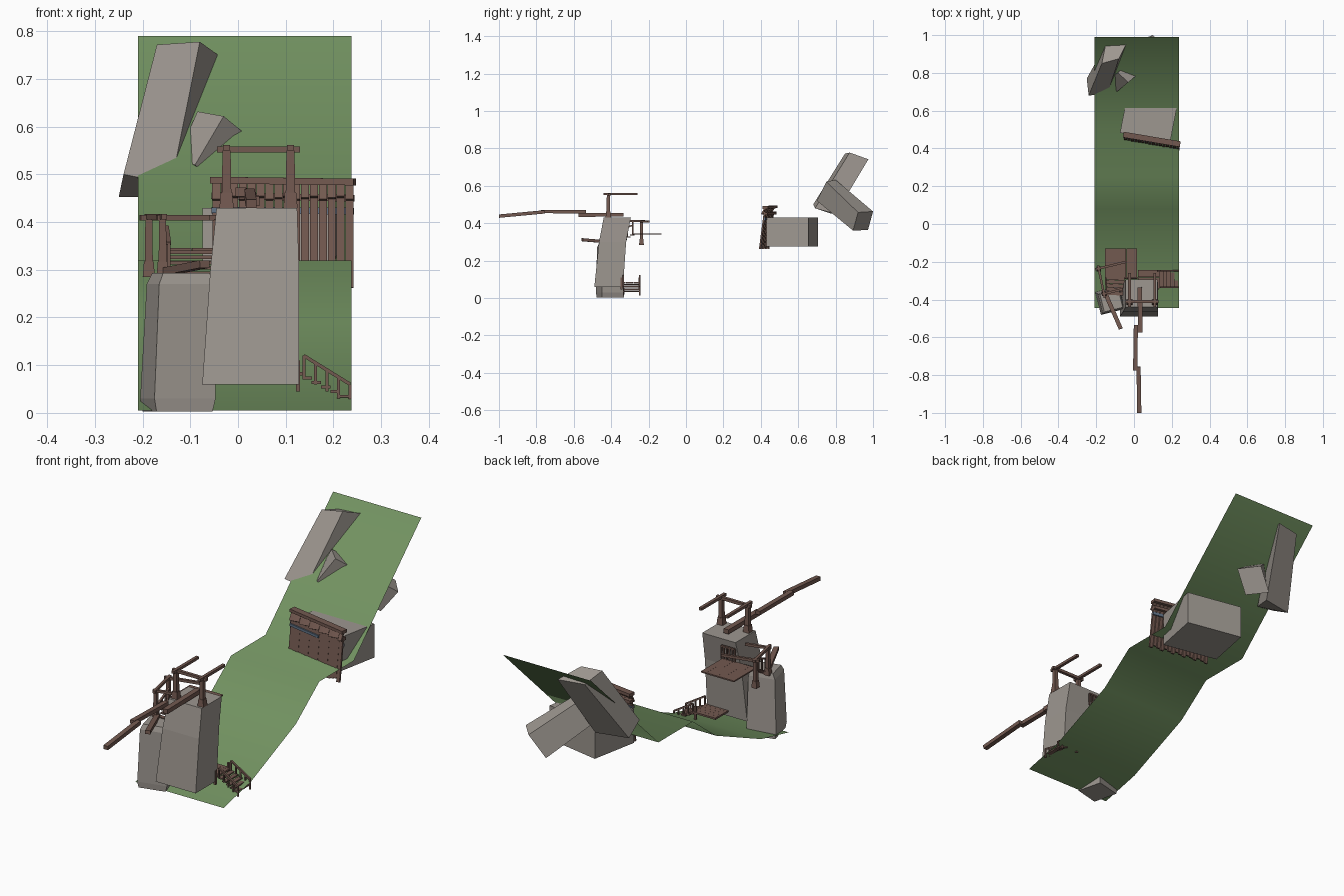
import bpy, bmesh, math
from mathutils import Vector as V

def material(name, rgb):
    m = bpy.data.materials.new(name)
    m.diffuse_color = (*rgb, 1)
    return m

GRASS = material("grass", (0.17, 0.29, 0.12))
STONE = material("stone", (0.34, 0.31, 0.28))
WOOD = material("wood", (0.17, 0.10, 0.08))
IRON = material("iron", (0.12, 0.17, 0.24))

def finish(name, bm, mat):
    bmesh.ops.recalc_face_normals(bm, faces=bm.faces)
    me = bpy.data.meshes.new(name)
    bm.to_mesh(me)
    bm.free()
    me.materials.append(mat)
    ob = bpy.data.objects.new(name, me)
    bpy.context.collection.objects.link(ob)
    return ob

def loft(bm, rings):
    """Closed solid through rings with equal point counts."""
    vs = [[bm.verts.new(p) for p in r] for r in rings]
    n = len(vs[0])
    for a, b in zip(vs, vs[1:]):
        for i in range(n):
            bm.faces.new((a[i], a[(i + 1) % n], b[(i + 1) % n], b[i]))
    bm.faces.new(vs[0][::-1])
    bm.faces.new(vs[-1])

def beam(bm, p, q, w, h, taper=1.0):
    """Rectangular bar from p to q."""
    p, q = V(p), V(q)
    d = (q - p).normalized()
    side = d.cross(V((0, 0, 1)) if abs(d.z) < 0.9 else V((0, 1, 0))).normalized()
    up = side.cross(d)
    ring = lambda c, k: [c + side * sx * w * k / 2 + up * sy * h * k / 2
                         for sx, sy in ((-1, -1), (1, -1), (1, 1), (-1, 1))]
    loft(bm, [ring(p, 1), ring(q, taper)])

def beams(name, items, mat=WOOD):
    bm = bmesh.new()
    for it in items:
        beam(bm, *it)
    return finish(name, bm, mat)

def rock(name, *rings):
    bm = bmesh.new()
    loft(bm, rings)
    return finish(name, bm, STONE)

def rect(x0, x1, y0, y1, z, ang=0.0):
    c = V(((x0 + x1) / 2, (y0 + y1) / 2, z))
    out = []
    for x, y in ((x0, y0), (x1, y0), (x1, y1), (x0, y1)):
        d = V((x, y, z)) - c
        out.append(c + V((d.x * math.cos(ang) - d.y * math.sin(ang),
                          d.x * math.sin(ang) + d.y * math.cos(ang), 0)))
    return out

# hillside strip
bm = bmesh.new()
prof = [(-0.445, 0.005), (-0.246, 0.05), (0.08, 0.19), (0.25, 0.32), (0.5, 0.32), (0.99, 0.79)]
rows = [[bm.verts.new((x, y, z)) for x in (-0.21, 0.015, 0.238)] for y, z in prof]
for a, b in zip(rows, rows[1:]):
    for i in range(2):
        bm.faces.new((a[i], a[i + 1], b[i + 1], b[i]))
hill = finish("hillside", bm, GRASS)
for p in hill.data.polygons:
    p.use_smooth = True

# front rock pillars
rock("tall_pillar", rect(-0.075, 0.128, -0.49, -0.337, 0.06),
     rect(-0.058, 0.128, -0.465, -0.32, 0.3), rect(-0.045, 0.124, -0.44, -0.295, 0.43))
t = math.radians(14)
rock("short_pillar", rect(-0.187, -0.066, -0.465, -0.345, 0.003, t),
     rect(-0.192, -0.06, -0.467, -0.343, 0.03, t),
     rect(-0.18, -0.062, -0.463, -0.355, 0.27, t), rect(-0.17, -0.07, -0.455, -0.36, 0.293, t))

# rocks embedded in the slope
r = math.radians(-11)
rock("ledge_block", rect(-0.055, 0.215, 0.455, 0.682, 0.275, r), rect(-0.055, 0.215, 0.455, 0.682, 0.43, r))
rock("slab_boulder",
     [(-0.24, 0.68, 0.5), (-0.14, 0.69, 0.48), (-0.1, 0.8, 0.45), (-0.25, 0.77, 0.453)],
     [(-0.17, 0.85, 0.772), (-0.08, 0.875, 0.778), (-0.03, 0.975, 0.742), (-0.15, 0.95, 0.742)])
rock("cross_boulder",
     [(0.1, 1.0, 0.463), (0.03, 0.973, 0.364), (0.1, 0.893, 0.361), (0.17, 0.92, 0.458)],
     [(-0.085, 0.8, 0.632), (-0.13, 0.77, 0.53), (-0.09, 0.7, 0.52), (-0.03, 0.75, 0.622)])

# palisade on the ledge: leaning planks, shingle row, cap rail
def fence(u, z, off=0.0):
    return V((-0.055 + 0.298 * u, 0.465 - 0.05 * u + off, z))
N = 16
planks, shingles = [], []
for i in range(N):
    u = (i + 0.5) / N
    dz = 0.006 * ((i * 7) % 3 - 1)
    planks.append((fence(u, 0.268 + dz, -0.022), fence(u, 0.462, 0.004), 0.0165, 0.009))
    shingles.append((fence(u, 0.45 + dz / 2, -0.012), fence(u, 0.485, 0.008), 0.017, 0.008))
beams("palisade_planks", planks)
beams("palisade_shingles", shingles)
beams("palisade_cap", [(fence(-0.005, 0.488, 0.008), fence(1.005, 0.484, 0.008), 0.03, 0.014),
                       (fence(0, 0.455, 0.014), fence(1, 0.45, 0.014), 0.012, 0.014)])
beams("palisade_band", [(fence(0.0, 0.425, -0.009), fence(0.55, 0.423, -0.009), 0.006, 0.012),
                        (fence(0.0, 0.425, 0.006), fence(1, 0.423, 0.006), 0.006, 0.014)], IRON)

# gate posts with flared feet
def posts(name, spots, z0, z1, w):
    items = []
    for x, y in spots:
        items += [((x, y, z0), (x, y, z0 + 0.032), w * 1.5, w * 1.5, 0.8),
                  ((x, y, z0 + 0.03), (x, y, z1), w, w, 0.85)]
    beams(name, items)

posts("tall_pillar_posts", [(-0.024, -0.415), (0.11, -0.415)], 0.43, 0.55, 0.02)
beams("tall_pillar_beams", [((-0.044, -0.41, 0.552), (0.13, -0.41, 0.552), 0.014, 0.013)] +
      [((x, -0.44, 0.556), (x, -0.26, 0.556), 0.014, 0.012) for x in (-0.024, 0.11)])
posts("short_pillar_posts", [(-0.187, -0.238), (-0.158, -0.37)], 0.285, 0.405, 0.017)
beams("short_pillar_beams", [((-0.205, -0.24, 0.409), (-0.04, -0.2, 0.409), 0.012, 0.012),
                             ((-0.19, -0.22, 0.411), (-0.155, -0.39, 0.411), 0.012, 0.011),
                             ((-0.17, -0.372, 0.409), (-0.06, -0.345, 0.409), 0.012, 0.011)])

# log walkways reaching forward
beams("bridge_logs", [((0.031, -0.335, 0.446), (0.033, -0.575, 0.444), 0.024, 0.02),
                      ((0.01, -0.535, 0.461), (0.006, -0.775, 0.463), 0.022, 0.018),
                      ((0.024, -0.755, 0.461), (0.028, -1.0, 0.438), 0.022, 0.018),
                      ((-0.155, -0.36, 0.295), (-0.07, -0.555, 0.312), 0.022, 0.016)])

# upper deck, its steps and railings
beams("upper_deck", [((-0.153 + 0.028 * (i + 0.5) * 1.0, -0.29, 0.343),
                      (-0.153 + 0.028 * (i + 0.5) * 1.0, -0.13, 0.343), 0.0278, 0.006) for i in range(6)])
beams("upper_steps", [((-0.145, -0.285 - 0.02 * i, 0.337 - 0.011 * i),
                       (-0.05, -0.29 - 0.02 * i, 0.337 - 0.011 * i), 0.019, 0.007) for i in range(5)])

def railing(name, p, q, h, n, w=0.006):
    p, q = V(p), V(q)
    up = V((0, 0, h))
    items = [(p + up, q + up, w * 1.5, w * 1.2)]
    for i in range(n):
        c = p.lerp(q, i / (n - 1))
        items.append((c, c + up, w, w))
    beams(name, items)

railing("upper_deck_rail", (-0.05, -0.285, 0.345), (0.02, -0.285, 0.345), 0.058, 6)
railing("upper_side_rail", (-0.15, -0.285, 0.335), (-0.145, -0.37, 0.3), 0.055, 4)

# lower landing and stairs down to the right
beams("lower_landing", [((0.02, -0.252 - 0.02 * i, 0.082), (0.135, -0.252 - 0.02 * i, 0.082), 0.0195, 0.008)
                        for i in range(5)])
beams("lower_steps", [((0.145 + 0.0195 * i, -0.335, 0.073 - 0.0095 * i),
                       (0.145 + 0.0195 * i, -0.245, 0.073 - 0.0095 * i), 0.02, 0.006) for i in range(5)])
for side, y in (("front", -0.335), ("back", -0.247)):
    railing("stair_rail_" + side, (0.138, y, 0.075), (0.235, y, 0.015), 0.045, 5)
beams("landing_posts", [((0.126, y, 0.045), (0.126, y, 0.11), 0.009, 0.009) for y in (-0.25, -0.345)])
